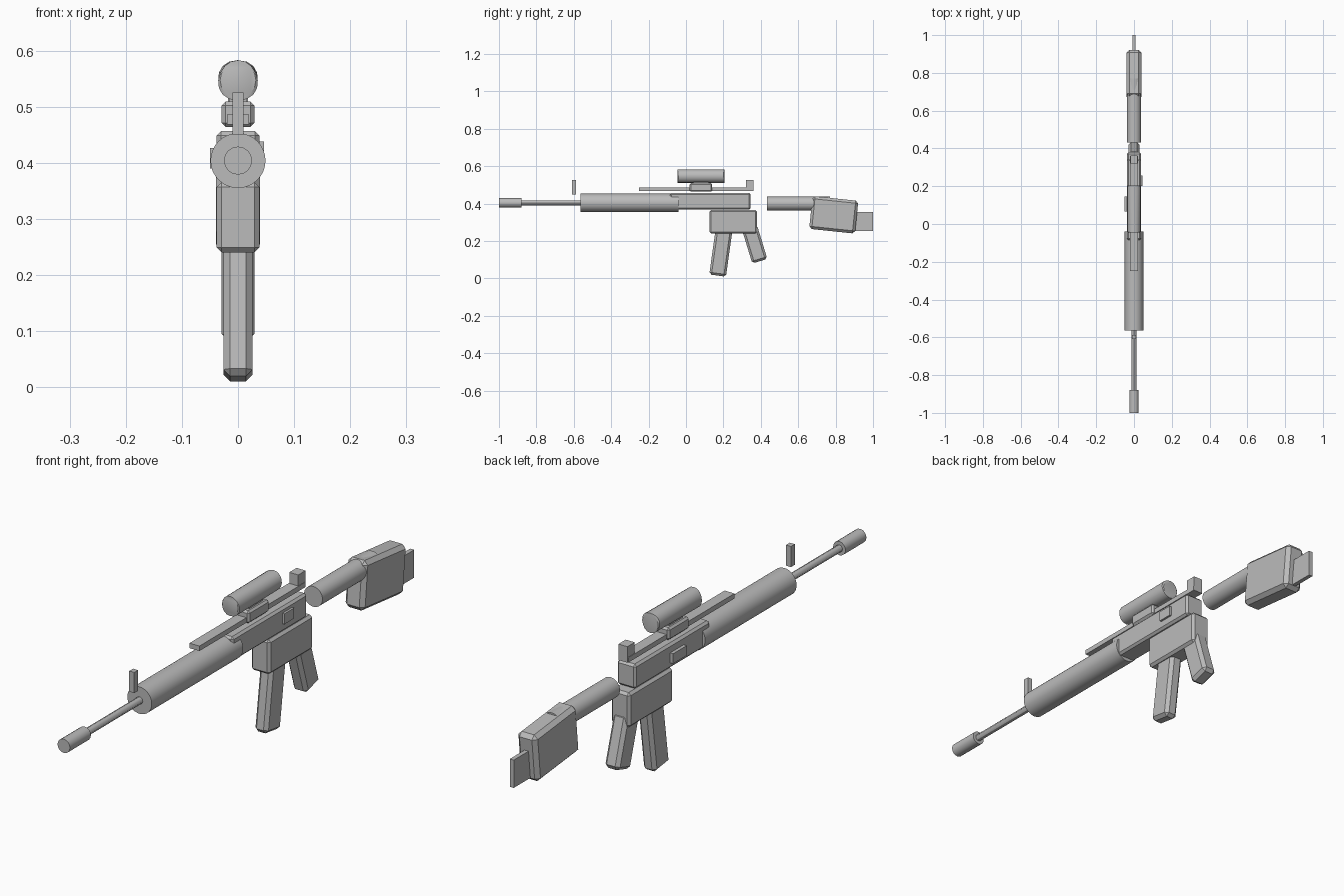
import bpy, bmesh
from math import radians
from mathutils import Matrix

cube = bpy.data.objects.get("Cube")
if cube:
    bpy.data.objects.remove(cube, do_unlink=True)

grey = bpy.data.materials.new("plain grey")
grey.use_nodes = True
colour = (0.5, 0.5, 0.5, 1)
grey.diffuse_color = colour
grey.node_tree.nodes["Principled BSDF"].inputs["Base Color"].default_value = colour


def finish(name, bm, bevel, smooth):
    """Turn a bmesh into an object with an optional chamfer."""
    if bevel:
        sharp = [e for e in bm.edges if e.calc_face_angle(0) > radians(50)]
        bmesh.ops.bevel(bm, geom=sharp, offset=bevel, segments=1, affect='EDGES')
    mesh = bpy.data.meshes.new(name)
    bm.to_mesh(mesh)
    bm.free()
    mesh.materials.append(grey)
    obj = bpy.data.objects.new(name, mesh)
    bpy.context.collection.objects.link(obj)
    if smooth:
        bpy.ops.object.select_all(action='DESELECT')
        obj.select_set(True)
        bpy.context.view_layer.objects.active = obj
        bpy.ops.object.shade_smooth_by_angle(angle=radians(30))


def box(name, x, y, z, bevel=0.0, tilt=0):
    """Box from (min, max) ranges, tilted in the side plane about its centre."""
    spans = (x, y, z)
    centre = [(a + b) / 2 for a, b in spans]
    size = [b - a for a, b in spans]
    bm = bmesh.new()
    bmesh.ops.create_cube(bm, size=1, matrix=Matrix.Diagonal((*size, 1)))
    bm.transform(Matrix.Translation(centre) @ Matrix.Rotation(radians(tilt), 4, 'X'))
    finish(name, bm, bevel, False)


def tube(name, y, z, radius, sides, bevel=0.0):
    """Solid cylinder lying along y."""
    bm = bmesh.new()
    bmesh.ops.create_cone(bm, cap_ends=True, segments=sides, radius1=radius,
                          radius2=radius, depth=y[1] - y[0])
    bm.transform(Matrix.Translation((0, (y[0] + y[1]) / 2, z)) @ Matrix.Rotation(radians(90), 4, 'X'))
    finish(name, bm, bevel, True)


def wide(half):
    return (-half, half)


# Barrel group
AXIS = 0.404
tube("muzzle", (-1.0, -0.88), AXIS, 0.025, 16)
tube("barrel", (-0.89, -0.55), AXIS, 0.013, 12)
tube("handguard", (-0.565, -0.04), AXIS, 0.049, 32)
box("front_sight", wide(0.01), (-0.61, -0.588), (0.45, 0.525))

# Body
box("receiver", wide(0.038), (-0.085, 0.345), (0.368, 0.457), 0.008)
box("lower_body", wide(0.038), (0.125, 0.38), (0.24, 0.366), 0.009)
box("left_port", (0.03, 0.046), (0.2, 0.257), (0.4, 0.438))
box("right_port", (-0.05, -0.03), (0.067, 0.145), (0.39, 0.426))

# Magazine and grip
box("magazine", wide(0.026), (0.142, 0.232), (0.014, 0.274), 0.012, -8)
box("grip", wide(0.029), (0.325, 0.409), (0.088, 0.278), 0.012, 17)

# Rail, sight and scope
box("rail", wide(0.02), (-0.25, 0.36), (0.468, 0.486))
box("rear_sight", wide(0.018), (0.32, 0.362), (0.468, 0.526))
box("scope_mount", wide(0.029), (0.02, 0.14), (0.464, 0.509), 0.007)
box("scope_base", wide(0.016), (0.04, 0.12), (0.505, 0.53))
tube("scope", (-0.045, 0.205), 0.547, 0.036, 16, 0.004)

# Stock
tube("stock_tube", (0.432, 0.77), 0.4, 0.037, 32)
box("stock", wide(0.039), (0.667, 0.913), (0.252, 0.428), 0.014, -6)
box("butt_plate", wide(0.008), (0.88, 1.0), (0.254, 0.355))
